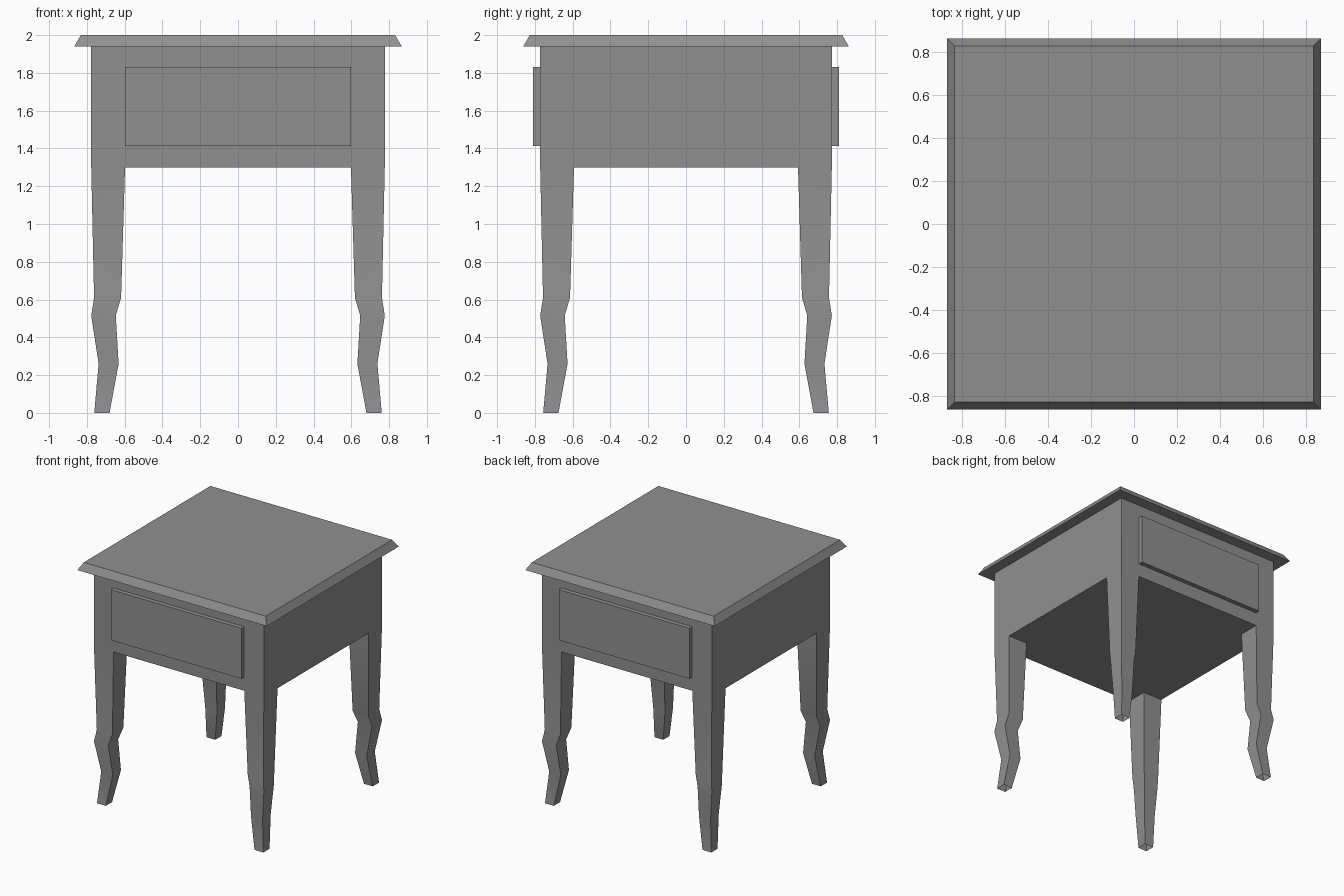
import bpy, bmesh

if "Cube" in bpy.data.objects:
    bpy.data.objects.remove(bpy.data.objects["Cube"])

BODY_X, BODY_Y = 0.777, 0.772
Z_LOW, Z_HIGH = 1.30, 1.94
# leg profile: z, inner offset, outer offset (along x; y is slightly tighter)
LEG = [(1.30, 0.598, 0.777), (0.61, 0.619, 0.762), (0.515, 0.647, 0.777),
       (0.26, 0.632, 0.738), (0.0, 0.68, 0.761)]
DY = 0.005

# Dark grey paint for every part
paint = bpy.data.materials.new("dark_grey")
paint.diffuse_color = (0.28, 0.28, 0.28, 1.0)
paint.use_nodes = True
paint.node_tree.nodes["Principled BSDF"].inputs["Base Color"].default_value = paint.diffuse_color


def finish(bm, name, smooth=False):
    bmesh.ops.remove_doubles(bm, verts=bm.verts, dist=0.0005)
    bmesh.ops.recalc_face_normals(bm, faces=bm.faces)
    mesh = bpy.data.meshes.new(name)
    bm.to_mesh(mesh)
    bm.free()
    mesh.materials.append(paint)
    obj = bpy.data.objects.new(name, mesh)
    bpy.context.collection.objects.link(obj)
    if smooth:
        bpy.ops.object.select_all(action='DESELECT')
        obj.select_set(True)
        bpy.context.view_layer.objects.active = obj
        bpy.ops.object.shade_smooth_by_angle(angle=0.52)
    return obj


def ring(bm, x0, x1, y0, y1, z):
    return [bm.verts.new(p) for p in
            ((x0, y0, z), (x1, y0, z), (x1, y1, z), (x0, y1, z))]


def bridge(bm, a, b):
    for i in range(4):
        j = (i + 1) % 4
        bm.faces.new((a[i], a[j], b[j], b[i]))


def slab(name, lower, upper):
    bm = bmesh.new()
    a, b = ring(bm, *lower), ring(bm, *upper)
    bridge(bm, a, b)
    bm.faces.new(a)
    bm.faces.new(b)
    return finish(bm, name)


# Frame: apron box and four bent legs as one continuous skin, feet left open
bm = bmesh.new()
xs = [-BODY_X, -LEG[0][1], LEG[0][1], BODY_X]
ys = [-BODY_Y, -LEG[0][1] + DY, LEG[0][1] - DY, BODY_Y]
grids = [[[bm.verts.new((x, y, z)) for y in ys] for x in xs] for z in (Z_LOW, Z_HIGH)]
for level, g in enumerate(grids):
    for i in range(3):
        for j in range(3):
            if level == 1 or i == 1 or j == 1:  # leg sockets stay open below
                bm.faces.new((g[i][j], g[i + 1][j], g[i + 1][j + 1], g[i][j + 1]))
lo, hi = grids
for i in range(3):
    for k in (0, 3):
        bm.faces.new((lo[i][k], lo[i + 1][k], hi[i + 1][k], hi[i][k]))
        bm.faces.new((lo[k][i], lo[k][i + 1], hi[k][i + 1], hi[k][i]))
for sx in (-1, 1):
    for sy in (-1, 1):
        rings = [ring(bm, sx * a, sx * b, sy * (a - DY), sy * (b - DY), z)
                 for z, a, b in LEG]
        for upper, lower in zip(rings, rings[1:]):
            bridge(bm, upper, lower)
finish(bm, "frame_and_legs", smooth=True)

# Bevelled top
slab("table_top", (-0.867, 0.867, -0.862, 0.862, 1.94),
     (-0.832, 0.832, -0.827, 0.827, 2.0))

# Raised drawer panels, front and back
for side, name in ((-1, "front_drawer"), (1, "back_drawer")):
    y0, y1 = sorted((side * BODY_Y, side * 0.809))
    slab(name, (-0.597, 0.597, y0, y1, 1.413), (-0.597, 0.597, y0, y1, 1.83))
